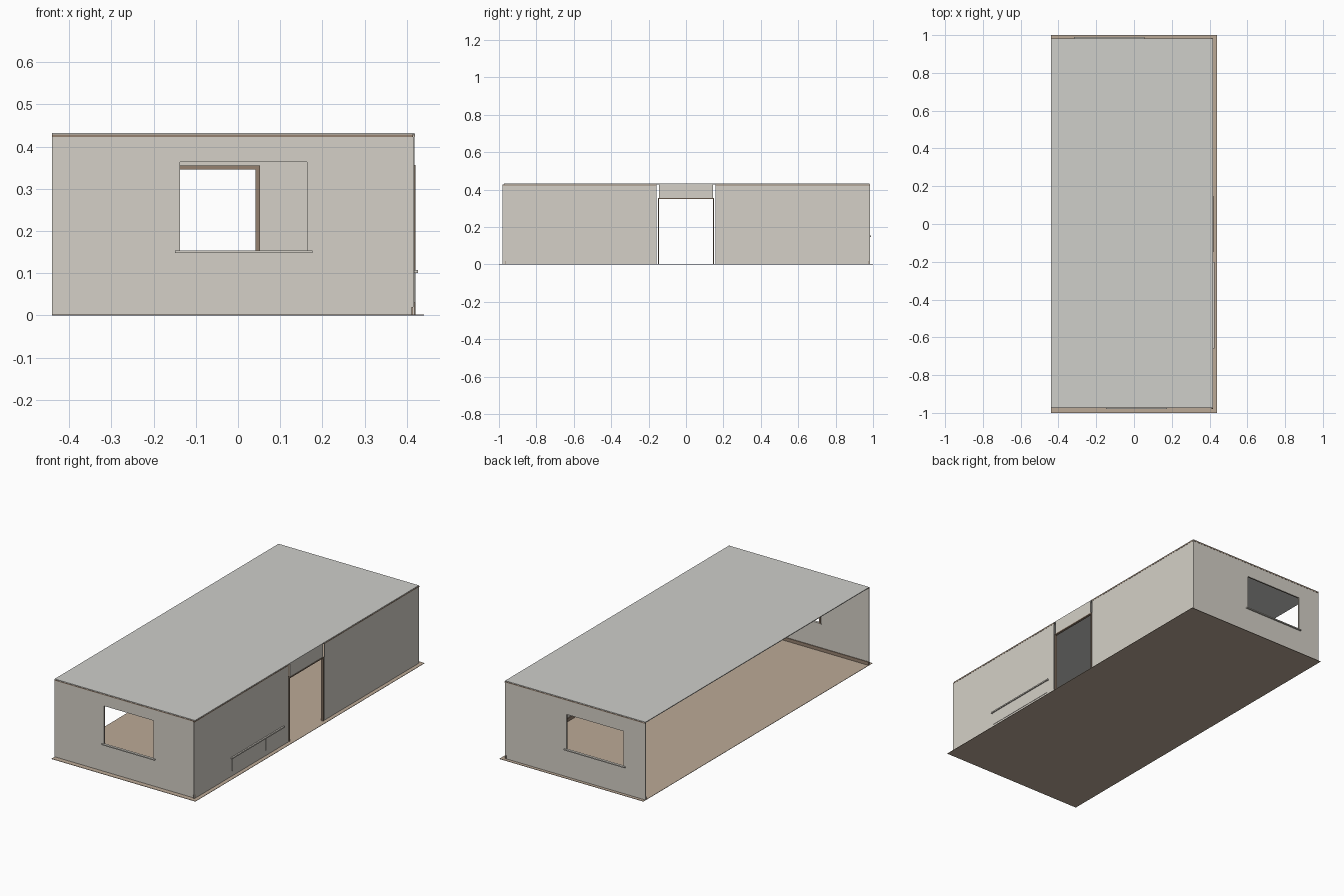
import bpy

if "Cube" in bpy.data.objects:
    bpy.data.objects.remove(bpy.data.objects["Cube"])


def mat(name, c):
    m = bpy.data.materials.new(name)
    m.diffuse_color = (*c, 1)
    m.use_nodes = True
    m.node_tree.nodes["Principled BSDF"].inputs["Base Color"].default_value = m.diffuse_color
    return m


WALL = mat("plaster", (0.66, 0.63, 0.57))
ROOF = mat("roof_grey", (0.62, 0.62, 0.59))
FLOOR = mat("floor_brown", (0.50, 0.40, 0.31))
TRIM = mat("dark_wood", (0.30, 0.22, 0.16))


def box(name, x, y, z, m):
    """Box from (min, max) ranges."""
    me = bpy.data.meshes.new(name)
    v = [(a, b, c) for a in x for b in y for c in z]
    f = [(0, 1, 3, 2), (4, 6, 7, 5), (0, 4, 5, 1), (2, 3, 7, 6), (0, 2, 6, 4), (1, 5, 7, 3)]
    me.from_pydata(v, [], f)
    me.materials.append(m)
    ob = bpy.data.objects.new(name, me)
    bpy.context.collection.objects.link(ob)
    return ob


L, R = -0.44, 0.418          # open left edge, right wall face
F, B = -0.972, 0.982         # front and back wall faces
T = 0.003                    # wall thickness
H, SK = 0.426, 0.02          # wall height, skirting height

# Floor and roof slabs
box("floor", (-0.44, 0.44), (-1, 1), (0, 0.002), FLOOR)
box("roof", (L, R), (F, B), (0.428, 0.432), ROOF)


def end_wall(name, y, out, x0, x1, z0, z1):
    """Short wall with a window; out is the outward direction in y."""
    def span(a, b):
        return tuple(sorted((y + out * a, y + out * b)))
    w = span(-T, 0)
    box(name + "_wall_left", (L, x0), w, (0.002, H), WALL)
    box(name + "_wall_right", (x1, R - 0.003), w, (0.002, H), WALL)
    box(name + "_wall_below", (x0, x1), w, (0.002, z0), WALL)
    box(name + "_wall_above", (x0, x1), w, (z1, H), WALL)
    box(name + "_sill", (x0 - 0.012, x1 + 0.013), span(-0.006, 0.008), (z0 - 0.003, z0 + 0.003), WALL)
    # crown strip and inside skirting
    box(name + "_crown", (L, R), span(-0.006, 0.001), (H - 0.003, 0.428), TRIM)
    box(name + "_skirting", (L, R), span(-0.007, -T), (0.002, SK), TRIM)
    # window casing on the inside face
    c = span(-0.008, -T)
    box(name + "_casing_top", (x0 - 0.01, x1 + 0.01), c, (z1, z1 + 0.009), TRIM)
    box(name + "_casing_left", (x0 - 0.01, x0), c, (z0, z1), TRIM)
    box(name + "_casing_right", (x1, x1 + 0.01), c, (z0, z1), TRIM)


end_wall("front", F, -1, -0.137, 0.163, 0.151, 0.363)
end_wall("back", B, 1, -0.306, 0.042, 0.151, 0.346)

# Long right wall in two parts, either side of the doorway
for tag, y in (("front", (-0.98, -0.157)), ("rear", (0.157, 0.984))):
    box("side_wall_" + tag, (R - T, R), y, (0.002, H), WALL)
    box("side_crown_" + tag, (R - 0.006, R + 0.001), y, (H - 0.003, 0.428), TRIM)
    box("side_skirting_" + tag, (R - 0.007, R - T), y, (0.002, SK), TRIM)

# Doorway lintel and frame
box("door_lintel", (R - T, R), (-0.144, 0.144), (0.356, 0.43), WALL)
box("door_frame_top", (R - 0.01, R + 0.002), (-0.149, 0.149), (0.35, 0.356), TRIM)
for tag, s in (("front", -1), ("rear", 1)):
    box("door_jamb_" + tag, (R - 0.01, R + 0.002), tuple(sorted((s * 0.144, s * 0.149))), (0.002, 0.356), TRIM)

# Low panelled ledge on the right wall
box("ledge_top", (R, R + 0.008), (-0.66, -0.2), (0.100, 0.107), WALL)
for i in range(3):
    y0 = -0.65 + i * 0.147
    box("ledge_panel_%d" % i, (R, R + 0.002), (y0, y0 + 0.145), (0.03, 0.1), WALL)
